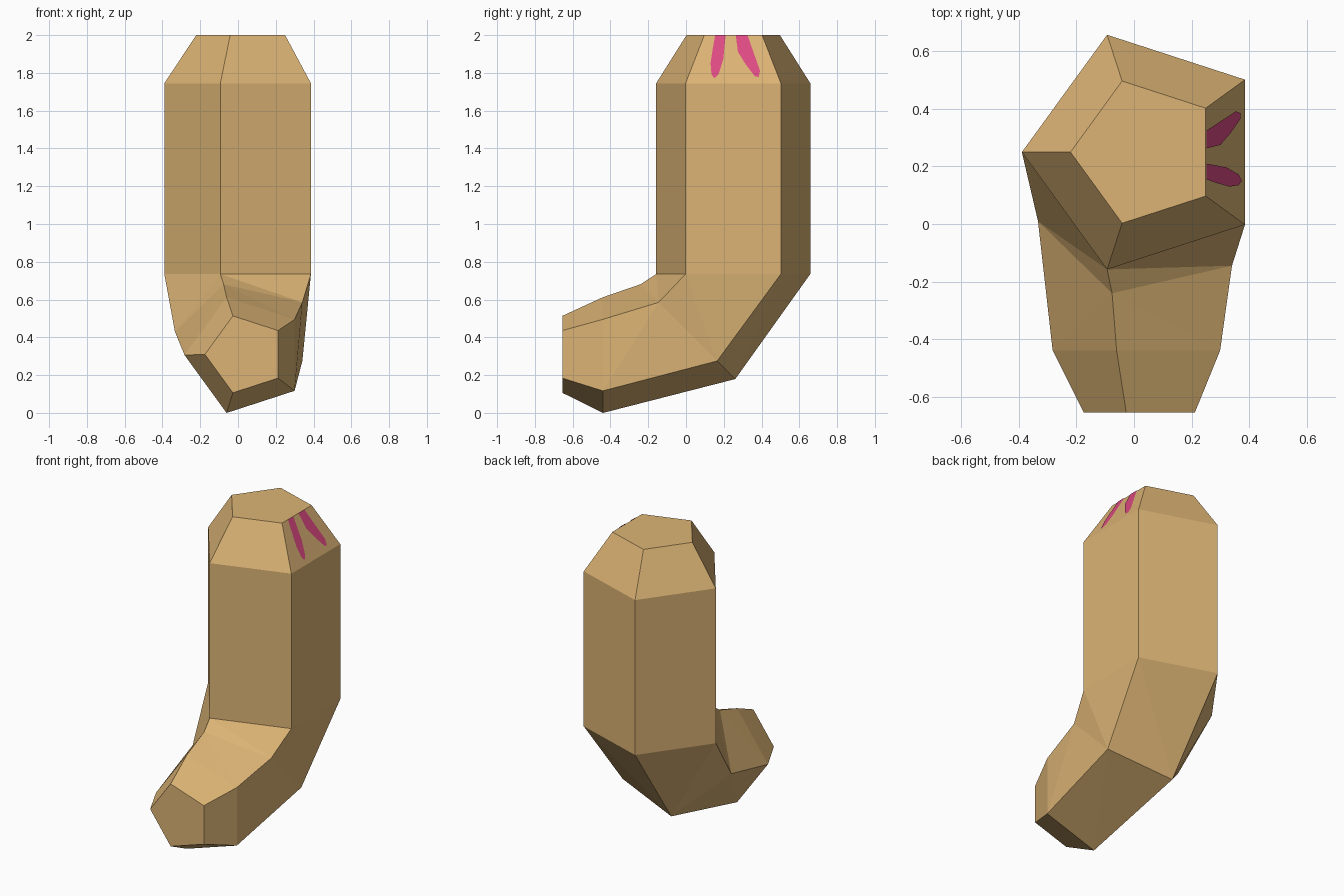
import bpy, bmesh, math
from mathutils import Vector

if "Cube" in bpy.data.objects:
    bpy.data.objects.remove(bpy.data.objects["Cube"])


def material(name, colour):
    m = bpy.data.materials.new(name)
    m.diffuse_color = (*colour, 1)
    m.use_nodes = True
    m.node_tree.nodes["Principled BSDF"].inputs["Base Color"].default_value = m.diffuse_color
    return m


def finish(name, bm, mat):
    mesh = bpy.data.meshes.new(name)
    bm.to_mesh(mesh)
    bm.free()
    mesh.materials.append(mat)
    obj = bpy.data.objects.new(name, mesh)
    bpy.context.collection.objects.link(obj)


tan = material("tan", (0.716, 0.456, 0.178))
pink = material("pink", (0.72, 0.07, 0.223))

# Bent five-sided body: (centre y, centre z, radius, tilt) per ring
RINGS = [(0.25, 2.0, 0.26, 0), (0.25, 1.745, 0.429, 0), (0.25, 0.735, 0.429, 0),
         (0.01, 0.43, 0.373, 45), (-0.44, 0.306, 0.322, 90), (-0.655, 0.31, 0.214, 90)]
bm = bmesh.new()
rings = []
for cy, cz, r, tilt in RINGS:
    t = math.radians(tilt)
    ring = []
    for i in range(5):
        a = math.radians(36 + 72 * i)
        v = r * math.sin(a)
        ring.append(bm.verts.new((0.039 + r * math.cos(a),
                                  cy + v * math.cos(t), cz - v * math.sin(t))))
    rings.append(ring)

# Walls, each split along its shorter diagonal
for a, b in zip(rings, rings[1:]):
    for i in range(5):
        j = (i + 1) % 5
        if (a[i].co - b[j].co).length < (a[j].co - b[i].co).length:
            bm.faces.new((a[i], a[j], b[j]))
            bm.faces.new((a[i], b[j], b[i]))
        else:
            bm.faces.new((a[i], a[j], b[i]))
            bm.faces.new((a[j], b[j], b[i]))
bm.faces.new(rings[0])
bm.faces.new(rings[-1])
bmesh.ops.recalc_face_normals(bm, faces=bm.faces)
finish("bent_body", bm, tan)

# Two painted strokes on the sloping right facet, as (y, z) outlines
STROKES = {
    "front_stroke": [(.155, 2), (.21, 2), (.197, 1.87), (.172, 1.79), (.15, 1.77),
                     (.135, 1.79), (.13, 1.85), (.142, 1.93)],
    "rear_stroke": [(.263, 2), (.325, 2), (.36, 1.90), (.392, 1.81), (.385, 1.777),
                    (.365, 1.78), (.315, 1.845), (.275, 1.91)],
}
top_x, low_x = rings_x = (0.039 + 0.26 * math.cos(math.radians(36)),
                          0.039 + 0.429 * math.cos(math.radians(36)))
normal = Vector((0.255, 0, low_x - top_x)).normalized()
for name, outline in STROKES.items():
    bm = bmesh.new()
    verts = []
    for y, z in outline:
        x = top_x + (low_x - top_x) * (2 - z) / 0.255
        verts.append(bm.verts.new(Vector((x, y, z)) + normal * 0.003))
    face = bm.faces.new(verts)
    face.normal_update()
    if face.normal.dot(normal) < 0:
        face.normal_flip()
    finish(name, bm, pink)
